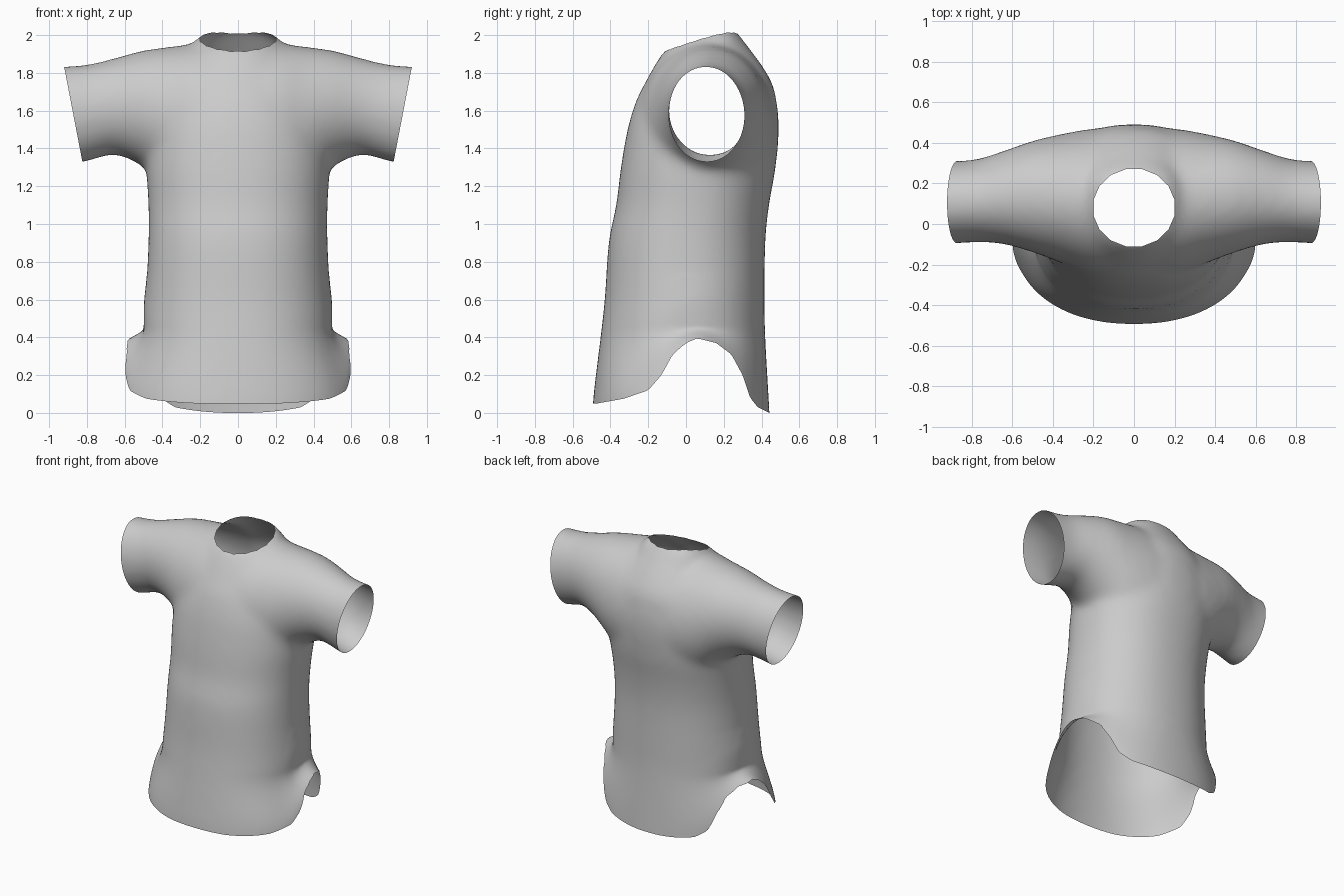
import bpy, bmesh, math
from mathutils import Vector

cube = bpy.data.objects.get("Cube")
if cube:
    bpy.data.objects.remove(cube, do_unlink=True)

SEGMENTS = 48


def ease(t):
    t = max(0.0, min(1.0, t))
    return t * t * (3 - 2 * t)


def lookup(table, t):
    """Straight-line interpolation in a list of (key, value) pairs."""
    if t <= table[0][0]:
        return table[0][1]
    for (a, va), (b, vb) in zip(table, table[1:]):
        if t <= b:
            return va + (vb - va) * (t - a) / (b - a)
    return table[-1][1]


def refine(rows, steps=5):
    """Smooth spline through rows of section sizes."""
    fine = []
    for i in range(len(rows) - 1):
        quad = [rows[max(i - 1, 0)], rows[i], rows[i + 1], rows[min(i + 2, len(rows) - 1)]]
        for k in range(steps):
            t = k / steps
            fine.append([b + t * ((c - a) + t * ((2 * a - 5 * b + 4 * c - d)
                         + t * (3 * b - a - 3 * c + d))) / 2 for a, b, c, d in zip(*quad)])
    return fine + [rows[-1]]


def oval(power):
    """Unit superellipse points."""
    for i in range(SEGMENTS):
        a = math.tau * i / SEGMENTS
        c, s = math.cos(a), math.sin(a)
        yield (math.copysign(abs(c) ** (2 / power), c),
               math.copysign(abs(s) ** (2 / power), s))


def loft(bm, rings):
    """Closed tube through rings of points."""
    loops = [[bm.verts.new(p) for p in ring] for ring in rings]
    for a, b in zip(loops, loops[1:]):
        for i in range(SEGMENTS):
            j = (i + 1) % SEGMENTS
            bm.faces.new((a[i], a[j], b[j], b[i]))
    bm.faces.new(loops[0][::-1])
    bm.faces.new(loops[-1])


def cut(bm, point, normal):
    """Trim away everything beyond a plane, leaving an open edge."""
    bmesh.ops.bisect_plane(bm, geom=bm.verts[:] + bm.edges[:] + bm.faces[:],
                           plane_co=point, plane_no=normal, clear_outer=True)


def cut_neck(bm, centre, rx, ry, sides=16):
    """Open a many-sided hole straight down through the top."""
    planes = []
    for i in range(sides):
        a = math.tau * i / sides
        c, s = math.cos(a), math.sin(a)
        planes.append((centre + Vector((rx * c, ry * s, 0)), Vector((c / rx, s / ry, 0)).normalized()))

    def top_faces(reach):
        for f in bm.faces:
            p = f.calc_center_median() - centre
            if p.z > 0 and math.hypot(p.x / rx, p.y / ry) < reach:
                yield f

    for point, normal in planes:
        faces = list(top_faces(1.4))
        edges = {e for f in faces for e in f.edges}
        verts = {v for f in faces for v in f.verts}
        bmesh.ops.bisect_plane(bm, geom=faces + list(edges) + list(verts),
                               plane_co=point, plane_no=normal)
    hole = [f for f in top_faces(1.2)
            if all((f.calc_center_median() - p).dot(n) < 0 for p, n in planes)]
    bmesh.ops.delete(bm, geom=hole, context='FACES')


bm = bmesh.new()

# Torso: height, half width, front y, back y
torso = [(-0.15, 0.50, -0.50, 0.45), (0.05, 0.50, -0.49, 0.44),
         (0.4, 0.50, -0.45, 0.42), (0.6, 0.49, -0.43, 0.417),
         (0.9, 0.475, -0.41, 0.42), (1.1, 0.475, -0.37, 0.44),
         (1.3, 0.485, -0.345, 0.475), (1.5, 0.47, -0.31, 0.492),
         (1.65, 0.42, -0.265, 0.48), (1.75, 0.37, -0.215, 0.455),
         (1.85, 0.3, -0.16, 0.395), (1.93, 0.25, -0.1, 0.335),
         (1.99, 0.21, 0.0, 0.29), (2.04, 0.12, 0.09, 0.25)]
loft(bm, [[(w * x, (f + b) / 2 + (b - f) / 2 * y, z) for x, y in oval(2.2)]
          for z, w, f, b in refine(torso)])

# Sleeves: distance from centre, y centre, half depth, bottom, top
sleeve = [(0.0, 0.105, 0.375, 1.05, 1.95), (0.2, 0.11, 0.36, 1.08, 1.955),
          (0.35, 0.125, 0.32, 1.16, 1.94), (0.5, 0.135, 0.275, 1.3, 1.92),
          (0.65, 0.13, 0.228, 1.365, 1.88), (0.8, 0.112, 0.203, 1.33, 1.845),
          (1.02, 0.1, 0.21, 1.28, 1.83)]
both = [(-r[0], *r[1:]) for r in sleeve[:0:-1]] + sleeve
loft(bm, [[(x, c + d * u, (lo + hi) / 2 + (hi - lo) / 2 * v) for u, v in oval(2.0)]
          for x, c, d, lo, hi in refine(both)])
bmesh.ops.recalc_face_normals(bm, faces=bm.faces[:])

mesh = bpy.data.meshes.new("shirt")
bm.to_mesh(mesh)
bm.free()
shirt = bpy.data.objects.new("shirt", mesh)
bpy.context.collection.objects.link(shirt)

# Fuse torso and sleeves into one soft skin
fuse = shirt.modifiers.new("fuse", 'REMESH')
fuse.mode = 'VOXEL'
fuse.voxel_size = 0.022
soften = shirt.modifiers.new("soften", 'SMOOTH')
soften.factor = 0.5
soften.iterations = 22
bpy.context.view_layer.update()
skin = bpy.data.meshes.new_from_object(
    shirt.evaluated_get(bpy.context.evaluated_depsgraph_get()))
shirt.modifiers.clear()
shirt.data = skin

# Open the neck, cuffs and hem
bm = bmesh.new()
bm.from_mesh(skin)
cut_neck(bm, Vector((0, 0.08, 1.82)), 0.2, 0.19)
for side in (-1, 1):
    cut(bm, Vector((side * 0.92, 0, 1.83)), Vector((side * 0.52, 0, -0.1)))
cut(bm, Vector((0, 0, 0)), Vector((0, 0, -1)))

# Raise the hem into side notches and curl the sides outward
hem = [(-0.47, 0.05), (-0.33, 0.075), (-0.2, 0.12), (-0.13, 0.2), (-0.07, 0.31),
       (0.0, 0.37), (0.06, 0.395), (0.16, 0.37), (0.24, 0.31), (0.3, 0.2),
       (0.34, 0.08), (0.38, 0.03), (0.44, 0.0)]
WAIST = 0.75
for v in bm.verts:
    x, y, z = v.co
    if z < WAIST:
        z = z + lookup(hem, y) * (1 - z / WAIST)
        spread = 0.09 + 0.32 * ease(abs(y - 0.07) / 0.36)
        v.co = (x * (1 + 0.22 * ease((0.455 - z) / spread)), y, z)

bm.to_mesh(skin)
bm.free()

# Plain cloth
cloth = bpy.data.materials.new("grey cloth")
cloth.use_nodes = True
colour = (0.6, 0.6, 0.6, 1)
cloth.diffuse_color = colour
cloth.node_tree.nodes["Principled BSDF"].inputs["Base Color"].default_value = colour
skin.materials.clear()
skin.materials.append(cloth)

bpy.context.view_layer.objects.active = shirt
shirt.select_set(True)
bpy.ops.object.shade_smooth_by_angle(angle=math.radians(60))
